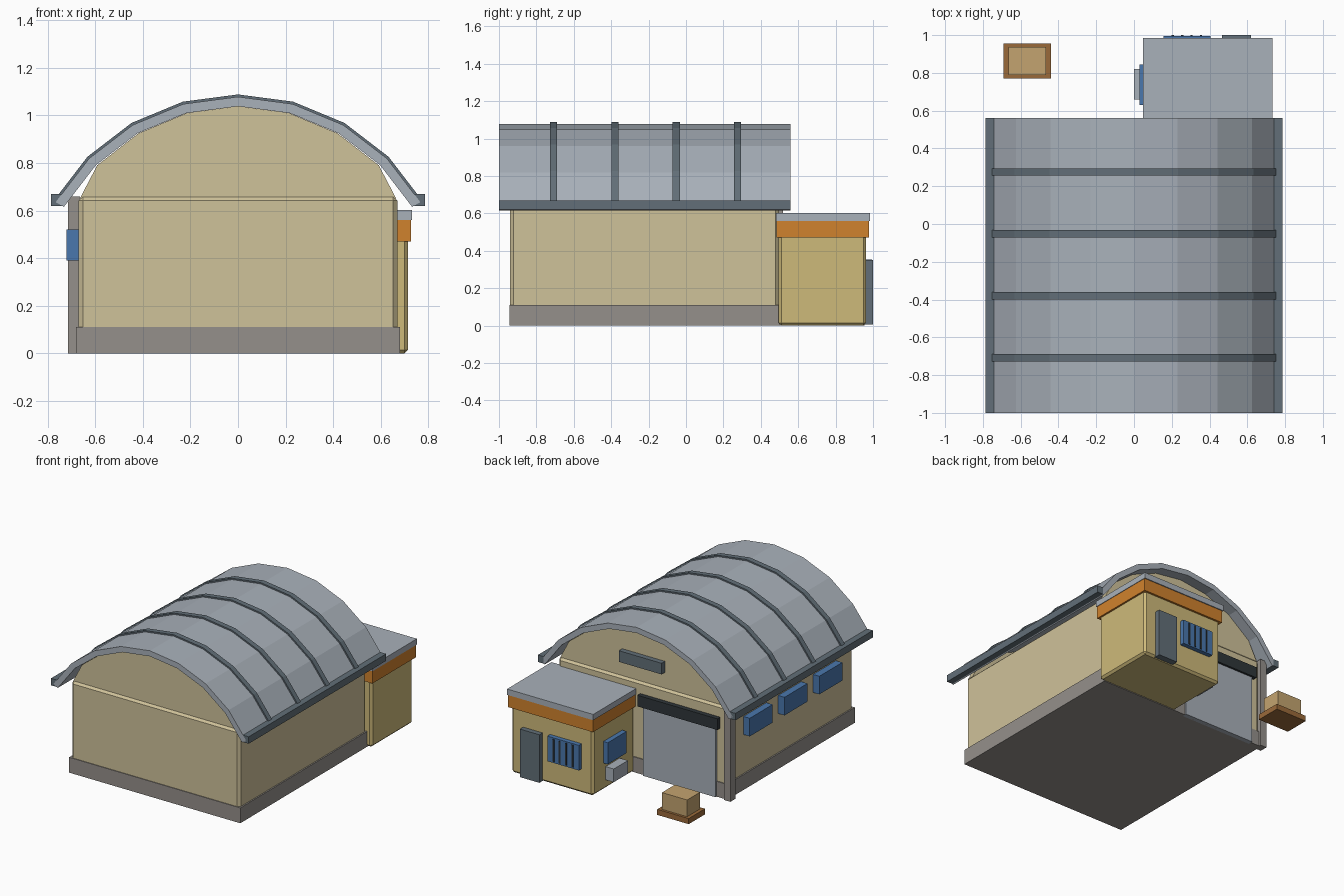
import bpy, bmesh, math

if "Cube" in bpy.data.objects:
    bpy.data.objects.remove(bpy.data.objects["Cube"])


def material(name, hex_code):
    def lin(c):
        return c / 12.92 if c <= 0.04045 else ((c + 0.055) / 1.055) ** 2.4
    m = bpy.data.materials.new(name)
    rgb = [lin(int(hex_code[i:i + 2], 16) / 255) for i in (0, 2, 4)]
    m.diffuse_color = (*rgb, 1.0)
    m.use_nodes = True
    m.node_tree.nodes["Principled BSDF"].inputs["Base Color"].default_value = m.diffuse_color
    return m


CREAM = material("cream wall", "CFC29A")
SAND = material("sand wall", "CEBA7A")
CONCRETE = material("concrete", "95908B")
SHEET = material("light grey sheet", "A9B1BA")
STEEL = material("dark grey steel", "626F78")
ORANGE = material("orange trim", "D0822D")
BLUE = material("blue glass", "4A77AD")
BLACK = material("near black", "2F363A")
BROWN = material("brown wood", "9A6A3A")
TAN = material("tan wood", "C4A470")


def finish(name, bm, mat, bevel=0):
    bmesh.ops.recalc_face_normals(bm, faces=bm.faces)
    mesh = bpy.data.meshes.new(name)
    bm.to_mesh(mesh)
    bm.free()
    mesh.materials.append(mat)
    ob = bpy.data.objects.new(name, mesh)
    bpy.context.collection.objects.link(ob)
    if bevel:
        mod = ob.modifiers.new("bevel", 'BEVEL')
        mod.width = bevel
        mod.segments = 1
    return ob


def box(name, xs, ys, zs, mat, bevel=0):
    bm = bmesh.new()
    bmesh.ops.create_cube(bm, size=1)
    for v in bm.verts:
        for i, (a, b) in enumerate((xs, ys, zs)):
            v.co[i] = (a + b) / 2 + v.co[i] * (b - a)
    return finish(name, bm, mat, bevel)


def extrude_y(name, profile, y0, y1, mat):
    # closed x-z outline swept along y
    bm = bmesh.new()
    f = bm.faces.new([bm.verts.new((x, y0, z)) for x, z in profile])
    new = bmesh.ops.extrude_face_region(bm, geom=[f])["geom"]
    bmesh.ops.translate(bm, vec=(0, y1 - y0, 0),
                        verts=[g for g in new if isinstance(g, bmesh.types.BMVert)])
    return finish(name, bm, mat)


def arc(radius, steps):
    # points every 15 degrees from the ridge, left to right
    return [(radius * math.sin(math.radians(15 * i)),
             0.193 + radius * math.cos(math.radians(15 * i)))
            for i in range(-steps, steps + 1)]


# Main hall
box("base", (-.68, .68), (-.945, .503), (0, .11), CONCRETE)
box("hall_walls", (-.67, .67), (-.94, .497), (.02, .66), CREAM, .018)
gable = [(-.665, .65)] + [(x * .99, z) for x, z in arc(.845, 3)] + [(.665, .65)]
extrude_y("front_gable", gable, -.925, -.88, CREAM)
extrude_y("back_gable", gable, .437, .482, CREAM)

# Curved roof, ribs and gutters
extrude_y("roof", arc(.885, 4) + arc(.845, 4)[::-1], -1, .56, SHEET)
for i in range(4):
    y = -.708 + i * .328
    extrude_y(f"roof_rib_{i + 1}", arc(.895, 4) + arc(.86, 4)[::-1],
              y - .019, y + .019, STEEL)
for side, s in (("left", -1), ("right", 1)):
    box(f"{side}_gutter", sorted((s * .74, s * .785)), (-1, .56), (.62, .67), STEEL)
box("downspout", (-.715, -.665), (.46, .518), (0, .66), CONCRETE)

# Left wall windows
for i in range(3):
    y = -.22 + (i - 1) * .395
    box(f"hall_window_{i + 1}", (-.72, -.66), (y - .13, y + .13), (.39, .52), BLUE)

# Back wall: sliding door, track cover and vent
box("hall_door", (-.595, -.02), (.48, .515), (0, .5), SHEET)
box("door_track_cover", (-.62, .015), (.48, .53), (.495, .575), BLACK)
box("gable_vent", (-.17, .17), (.47, .52), (.77, .85), STEEL)

# Office annex
box("annex_walls", (.065, .715), (.495, .963), (0, .5), SAND, .015)
box("annex_fascia", (.055, .728), (.485, .978), (.47, .56), ORANGE)
box("annex_roof", (.048, .732), (.48, .985), (.56, .602), SHEET)
box("annex_door", (.465, .62), (.95, 1), (.005, .35), STEEL)
box("annex_back_window", (.155, .405), (.95, .995), (.175, .355), BLUE)
for i in range(4):
    x = .155 + .25 * (i + 1) / 5
    box(f"window_bar_{i + 1}", (x - .006, x + .006), (.99, 1), (.185, .345), BLACK)
box("annex_side_window", (.03, .08), (.63, .845), (.195, .35), BLUE)
box("air_conditioner", (0, .075), (.66, .82), (.065, .16), SHEET)

# Crate on a pallet
box("pallet", (-.69, -.44), (.77, .955), (0, .04), BROWN)
box("crate", (-.665, -.465), (.79, .937), (.04, .16), TAN)
